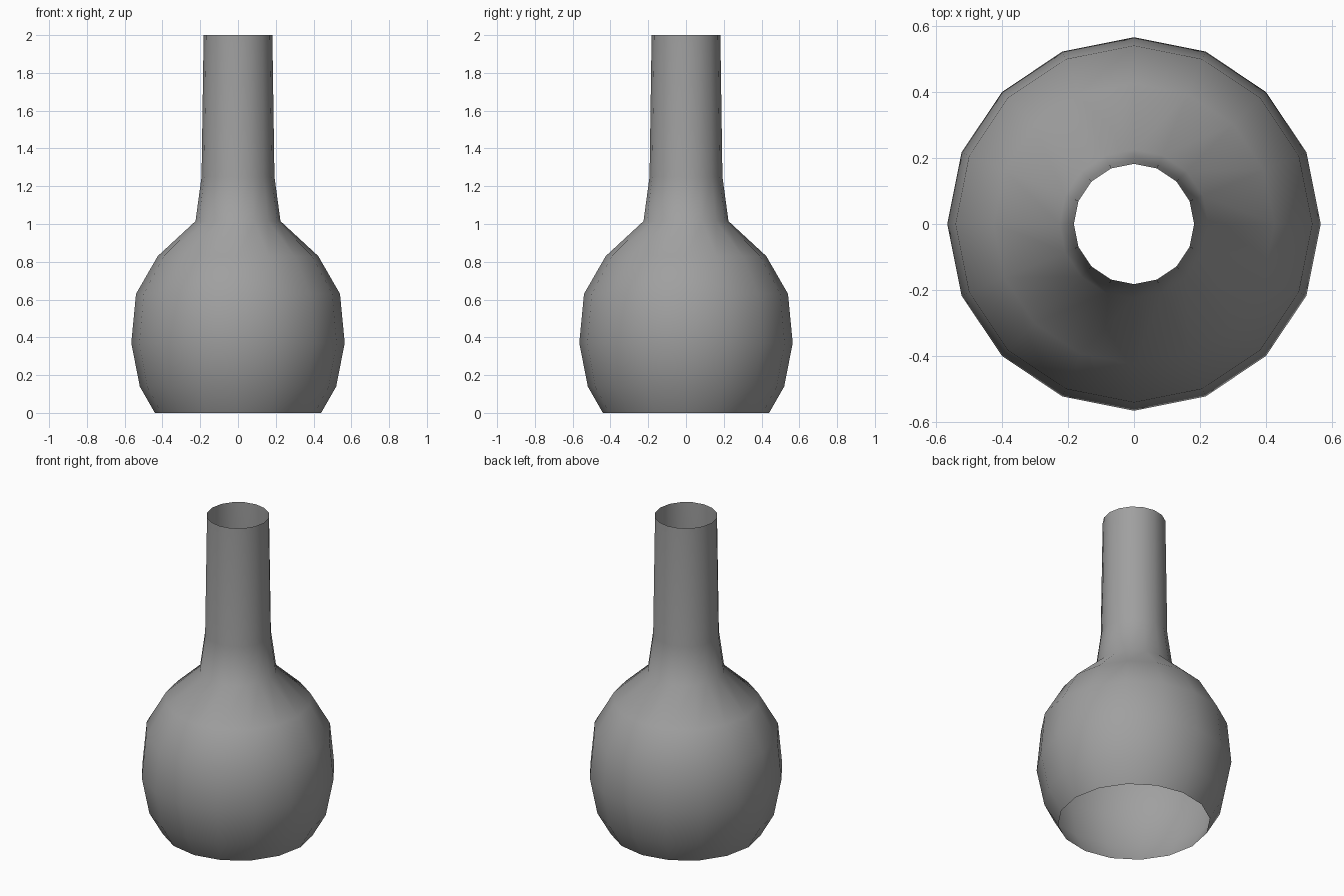
import bpy, bmesh
from math import cos, sin, tau

cube = bpy.data.objects.get("Cube")
if cube:
    bpy.data.objects.remove(cube, do_unlink=True)

# Single flat grey
grey = bpy.data.materials.new("grey")
grey.use_nodes = True
colour = (0.35, 0.35, 0.35, 1)
grey.diffuse_color = colour
grey.node_tree.nodes["Principled BSDF"].inputs["Base Color"].default_value = colour

# Radius and height of each ring, from the open base to the open mouth
PROFILE = [(0.44, 0), (0.52, 0.14), (0.565, 0.37), (0.54, 0.63), (0.425, 0.83),
           (0.225, 1.015), (0.193, 1.25), (0.182, 2)]
SIDES = 16

# Thin-walled vessel: lathe the profile, leaving both ends open
bm = bmesh.new()
rings = [[bm.verts.new((r * cos(tau * i / SIDES), r * sin(tau * i / SIDES), z))
          for i in range(SIDES)] for r, z in PROFILE]
for low, high in zip(rings, rings[1:]):
    for i in range(SIDES):
        j = (i + 1) % SIDES
        bm.faces.new((low[i], low[j], high[j], high[i])).smooth = True

mesh = bpy.data.meshes.new("flask_body")
bm.to_mesh(mesh)
bm.free()
mesh.materials.append(grey)
flask = bpy.data.objects.new("flask_body", mesh)
bpy.context.collection.objects.link(flask)
